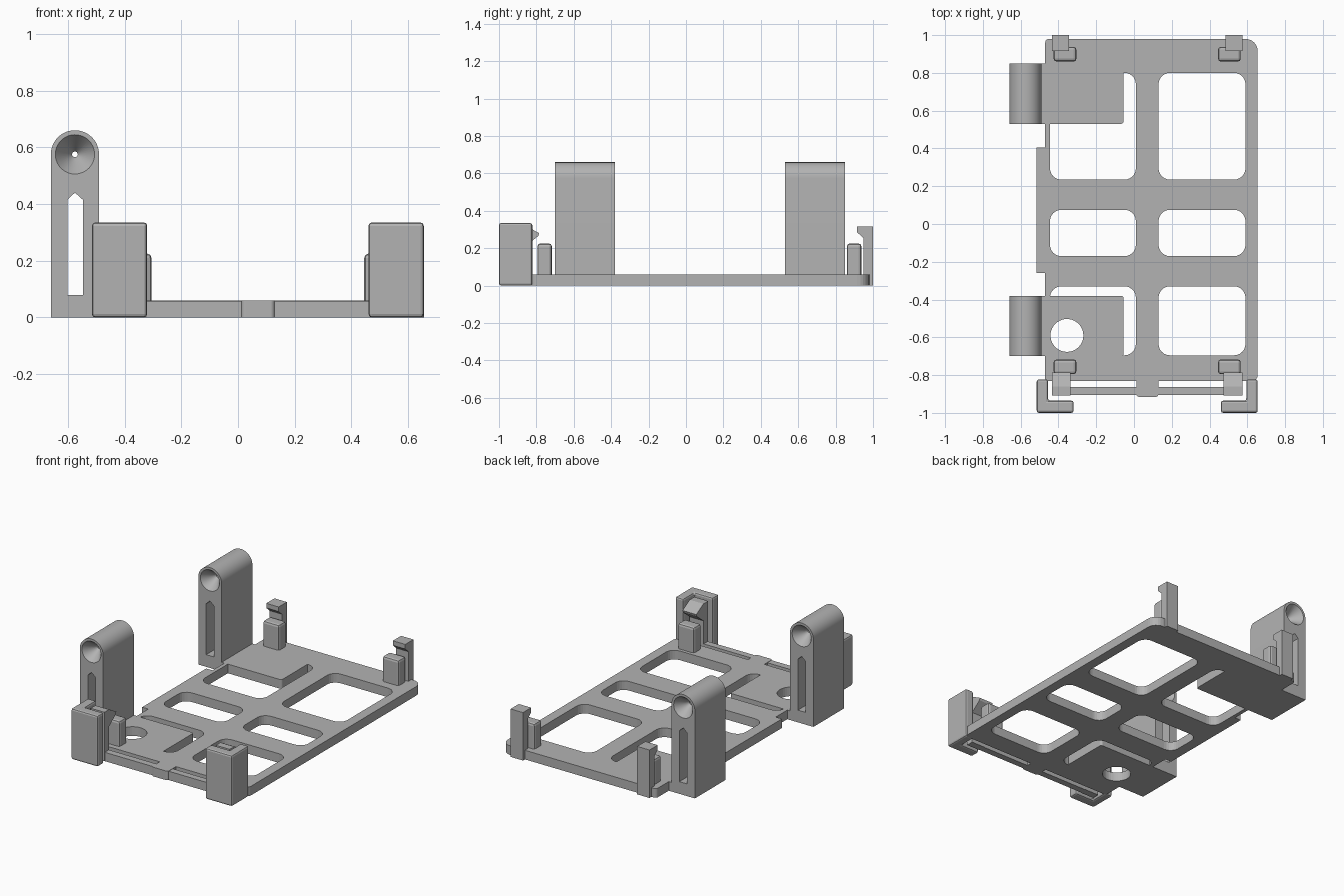
import bpy, bmesh, math
from mathutils import Vector

if "Cube" in bpy.data.objects:
    bpy.data.objects.remove(bpy.data.objects["Cube"])

grey = bpy.data.materials.new("plain grey")
grey.use_nodes = True
colour = (0.45, 0.45, 0.45, 1)
grey.diffuse_color = colour
grey.node_tree.nodes["Principled BSDF"].inputs["Base Color"].default_value = colour

H = 0.06  # plate thickness


def rounded(corners, radii, steps=6):
    """Outline with each corner replaced by a quadratic arc."""
    pts = []
    for i, c in enumerate(corners):
        c, r = Vector(c), radii[i] if isinstance(radii, (list, tuple)) else radii
        if r == 0:
            pts.append(c)
            continue
        a = c + (Vector(corners[i - 1]) - c).normalized() * r
        b = c + (Vector(corners[(i + 1) % len(corners)]) - c).normalized() * r
        centre = a + b - c
        for k in range(steps + 1):
            t = math.pi / 2 * k / steps
            pts.append(centre + (a - centre) * math.cos(t) + (b - centre) * math.sin(t))
    return pts


def rect(x0, x1, y0, y1):
    return [(x0, y0), (x1, y0), (x1, y1), (x0, y1)]


def prism(name, pts, lo, hi, axis="z", bevel=0):
    """Extrude an outline along z, y (outline in x, z) or x (outline in y, z)."""
    place = {"z": lambda u, v, w: (u, v, w),
             "y": lambda u, v, w: (u, w, v),
             "x": lambda u, v, w: (w, u, v)}[axis]
    bm = bmesh.new()
    face = bm.faces.new([bm.verts.new(place(p[0], p[1], lo)) for p in pts])
    ext = bmesh.ops.extrude_face_region(bm, geom=[face])
    shift = Vector(place(0, 0, hi - lo))
    bmesh.ops.translate(bm, verts=[g for g in ext["geom"] if isinstance(g, bmesh.types.BMVert)], vec=shift)
    bmesh.ops.recalc_face_normals(bm, faces=bm.faces)
    if bevel:
        sharp = [e for e in bm.edges if e.calc_face_angle(0) > 0.7]
        bmesh.ops.bevel(bm, geom=sharp, offset=bevel, segments=2, profile=0.5, affect="EDGES")
    return make(name, bm)


def make(name, bm):
    mesh = bpy.data.meshes.new(name)
    bm.to_mesh(mesh)
    bm.free()
    mesh.materials.append(grey)
    ob = bpy.data.objects.new(name, mesh)
    bpy.context.collection.objects.link(ob)
    return ob


def cone(y0, y1, r0, r1, x, z):
    """Cutter lying along y, radius r0 at y0 and r1 at y1."""
    bm = bmesh.new()
    rings = []
    for y, r in ((y0, r0), (y1, r1)):
        rings.append([bm.verts.new((x + r * math.cos(math.tau * k / 40), y, z + r * math.sin(math.tau * k / 40)))
                      for k in range(40)])
        bm.faces.new(rings[-1])
    for k in range(40):
        j = (k + 1) % 40
        bm.faces.new((rings[0][k], rings[0][j], rings[1][j], rings[1][k]))
    bmesh.ops.recalc_face_normals(bm, faces=bm.faces)
    return make("cutter", bm)


def combine(ob, other, operation):
    mod = ob.modifiers.new("combine", "BOOLEAN")
    mod.operation, mod.solver, mod.object = operation, "EXACT", other
    select(ob)
    bpy.ops.object.modifier_apply(modifier=mod.name)
    bpy.data.objects.remove(other)


def select(ob):
    bpy.ops.object.select_all(action="DESELECT")
    ob.select_set(True)
    bpy.context.view_layer.objects.active = ob


# Base plate with six rounded windows
plate = prism("base_plate", rounded(rect(-0.47, 0.655, -0.83, 0.98), [0.01, 0.03, 0.065, 0.02]), 0, H)
for x0, x1 in ((-0.445, 0.01), (0.13, 0.59)):
    for y0, y1 in ((0.235, 0.80), (-0.17, 0.075), (-0.695, -0.33)):
        combine(plate, prism("cutter", rounded(rect(x0, x1, y0, y1), 0.06), -0.1, 0.2), "DIFFERENCE")

# Side ledge and the two pads that carry the towers
combine(plate, prism("ledge", rect(-0.515, -0.46, -0.26, 0.405), 0, H), "UNION")
TOWERS = ((-0.70, -0.38), (0.53, 0.85))
for y0, y1 in TOWERS:
    combine(plate, prism("pad", rounded(rect(-0.50, -0.055, y0, y1), [0, 0.015, 0.015, 0]), 0, H), "UNION")
hole = [(-0.355 + 0.087 * math.cos(math.tau * k / 40), -0.59 + 0.087 * math.sin(math.tau * k / 40))
        for k in range(40)]
combine(plate, prism("cutter", hole, -0.1, 0.2), "DIFFERENCE")

# Slotted towers with round heads and a funnel at each end
X, Z, R = -0.575, 0.575, 0.085
for label, (y0, y1) in zip(("front", "back"), TOWERS):
    arc = [(X + R * math.cos(math.pi * k / 24), Z + R * math.sin(math.pi * k / 24)) for k in range(25)]
    tower = prism(label + "_tower", [(X - R, 0), (X + R, 0)] + arc, y0, y1, "y")
    slot = [(-0.602, 0.08), (-0.547, 0.08), (-0.547, 0.415), (X, 0.44), (-0.602, 0.415)]
    combine(tower, prism("cutter", slot, y0 - 0.1, y1 + 0.1, "y"), "DIFFERENCE")
    combine(tower, cone(y0 - 0.001, y0 + 0.08, 0.07, 0.01, X, Z), "DIFFERENCE")
    combine(tower, cone(y1 + 0.001, y1 - 0.08, 0.07, 0.01, X, Z), "DIFFERENCE")
    combine(tower, cone(y0 + 0.07, y1 - 0.07, 0.01, 0.01, X, Z), "DIFFERENCE")
    select(tower)
    bpy.ops.object.shade_smooth_by_angle(angle=math.radians(30))

# L-shaped corner brackets at the front
for label, out, side in (("right", -0.515, 1), ("left", 0.655, -1)):
    ell = [(out, -1), (out + side * 0.195, -1), (out + side * 0.195, -0.935),
           (out + side * 0.06, -0.935), (out + side * 0.06, -0.822), (out, -0.822)]
    prism(label + "_corner_bracket", ell, 0, 0.335, bevel=0.012)

# Flexible bar across the front with its centre tab
prism("spring_bar", rect(-0.43, 0.57, -0.905, -0.862), 0, H - 0.002)
prism("centre_tab", rounded(rect(0.012, 0.13, -0.915, -0.825), [0.015, 0.015, 0, 0]), 0, H)

# Snap hooks and stop blocks at the four corners
front_hook = [(-0.908, 0), (-0.86, 0), (-0.86, 0.21), (-0.79, 0.265), (-0.785, 0.28), (-0.86, 0.322), (-0.908, 0.322)]
back_hook = [(1, 0), (1, 0.315), (0.915, 0.315), (0.915, 0.285), (0.948, 0.255), (0.948, 0)]
for label, fx, bx, sx in (("right", -0.435, -0.435, -0.425), ("left", 0.475, 0.485, 0.445)):
    prism(label + "_front_hook", front_hook, fx, fx + 0.1, "x")
    prism(label + "_back_hook", back_hook, bx, bx + 0.09, "x")
    for end, y in (("front", -0.795), ("back", 0.86)):
        prism(f"{label}_{end}_stop", rect(sx, sx + 0.12, y, y + 0.078), H - 0.02, 0.225, bevel=0.015)
